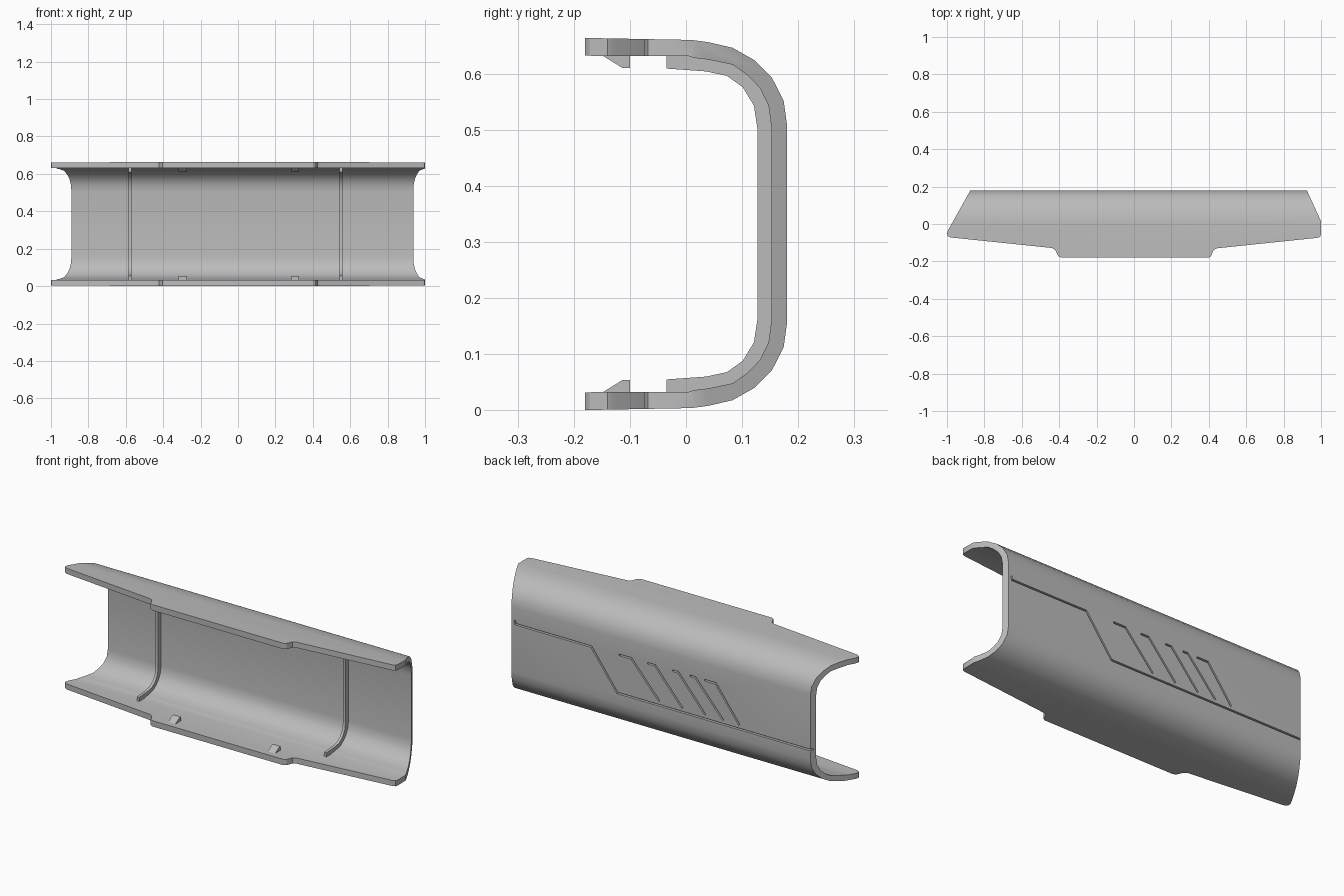
import bpy
import bmesh
from mathutils import Vector

if "Cube" in bpy.data.objects:
    bpy.data.objects.remove(bpy.data.objects["Cube"], do_unlink=True)

HEIGHT = 0.664

grey = bpy.data.materials.new("plain grey")
grey.use_nodes = True
grey.diffuse_color = (0.5, 0.5, 0.5, 1)
grey.node_tree.nodes["Principled BSDF"].inputs["Base Color"].default_value = (0.5, 0.5, 0.5, 1)


def prism(name, outlines, axis, low, high):
    """Extrude closed 2D outlines along x, y or z from low to high."""
    def place(a, b, c):
        return {"x": (c, a, b), "y": (a, c, b), "z": (a, b, c)}[axis]
    bm = bmesh.new()
    for outline in outlines:
        face = bm.faces.new([bm.verts.new(place(a, b, low)) for a, b in outline])
        moved = bmesh.ops.extrude_face_region(bm, geom=[face])["geom"]
        shift = Vector(place(0, 0, high - low))
        bmesh.ops.translate(bm, vec=shift, verts=[v for v in moved if isinstance(v, bmesh.types.BMVert)])
    bmesh.ops.recalc_face_normals(bm, faces=bm.faces)
    mesh = bpy.data.meshes.new(name)
    bm.to_mesh(mesh)
    bm.free()
    obj = bpy.data.objects.new(name, mesh)
    obj.data.materials.append(grey)
    bpy.context.collection.objects.link(obj)
    return obj


def select(obj):
    bpy.ops.object.select_all(action="DESELECT")
    obj.select_set(True)
    bpy.context.view_layer.objects.active = obj


def carve(obj, cutter, operation):
    mod = obj.modifiers.new("carve", "BOOLEAN")
    mod.operation, mod.object, mod.solver = operation, cutter, "EXACT"
    select(obj)
    bpy.ops.object.modifier_apply(modifier=mod.name)
    bpy.data.objects.remove(cutter, do_unlink=True)


def smooth(obj):
    select(obj)
    bpy.ops.object.shade_smooth_by_angle(angle=0.5)


def flip(points):
    return [(y, HEIGHT - z) for y, z in points]


def channel(outer, inner):
    """Close a U-shaped section from its lower outer and inner halves."""
    return outer + flip(outer)[::-1] + flip(inner) + inner[::-1]


def ribbon(path, width):
    """Give a polyline a width, with mitred corners."""
    pts = [Vector(p) for p in path]
    left, right = [], []
    for i, p in enumerate(pts):
        dirs = [(b - a).normalized() for a, b in zip(pts, pts[1:])][max(i - 1, 0):i + 1]
        normals = [Vector((-d.y, d.x)) for d in dirs]
        mid = sum(normals, Vector((0, 0))).normalized()
        off = mid * (width / 2 / mid.dot(normals[0]))
        left.append(tuple(p + off))
        right.append(tuple(p - off))
    return left + right[::-1]


# Curved shell, trimmed to its plan shape
outer = [(-0.2, 0), (0.01, 0.004), (0.04, 0.008), (0.083, 0.018), (0.122, 0.04),
         (0.153, 0.071), (0.174, 0.112), (0.18, 0.155)]
inner = [(-0.2, 0.032), (0.005, 0.033), (0.015, 0.036), (0.04, 0.039), (0.083, 0.048),
         (0.11, 0.067), (0.132, 0.09), (0.147, 0.121), (0.152, 0.158)]
shell = prism("shell", [channel(outer, inner)], "x", -1.1, 1.1)
plan = [(-1, -0.05), (-0.997, -0.064), (-0.98, -0.072), (-0.44, -0.128), (-0.422, -0.138),
        (-0.405, -0.172), (-0.39, -0.18), (0.4, -0.18), (0.412, -0.172), (0.425, -0.14),
        (0.442, -0.13), (0.98, -0.074), (0.996, -0.068), (1, -0.055), (1, 0.015),
        (0.922, 0.185), (-0.872, 0.185), (-0.995, -0.035)]
carve(shell, prism("plan_cutter", [plan], "z", -0.1, HEIGHT + 0.1), "INTERSECT")

# Decorative grooves on the back: one stepped line and five hooked slashes
top, base, end = 0.42, 0.21, 0.232
paths = [[(-0.95, base), (0.288, base), (0.444, top), (0.9, top), (0.905, 0.44)]]
for hook, start, finish in [(0.276, 0.203, 0.035), (0.107, 0.06, -0.104), (-0.044, -0.08, -0.242),
                            (-0.15, -0.182, -0.35), (-0.236, -0.305, -0.447)]:
    paths.append([(hook, top), (start, top), (finish, end)])
grooves = prism("groove_cutter", [ribbon(p, 0.009) for p in paths], "y", 0.165, 0.22)
carve(shell, grooves, "DIFFERENCE")
smooth(shell)

# Two inner ribs following the section
rib_outer = [(-0.035, 0.028), (0.04, 0.034), (0.088, 0.042), (0.118, 0.06),
             (0.14, 0.09), (0.153, 0.121), (0.157, 0.158)]
rib_inner = [(-0.035, 0.055), (0.035, 0.06), (0.073, 0.068), (0.101, 0.088),
             (0.121, 0.121), (0.127, 0.16)]
for side, x in (("right", -0.577), ("left", 0.551)):
    smooth(prism(side + "_rib", [channel(rib_outer, rib_inner)], "x", x - 0.0075, x + 0.0075))

# Wedge clips inside both flanges
wedge = [(-0.152, 0.03), (-0.113, 0.054), (-0.1, 0.054), (-0.1, 0.03)]
for side, x in (("right", -0.295), ("left", 0.305)):
    for level, shape in (("lower", wedge), ("upper", flip(wedge))):
        prism(f"{level}_{side}_clip", [shape], "x", x - 0.022, x + 0.022)
